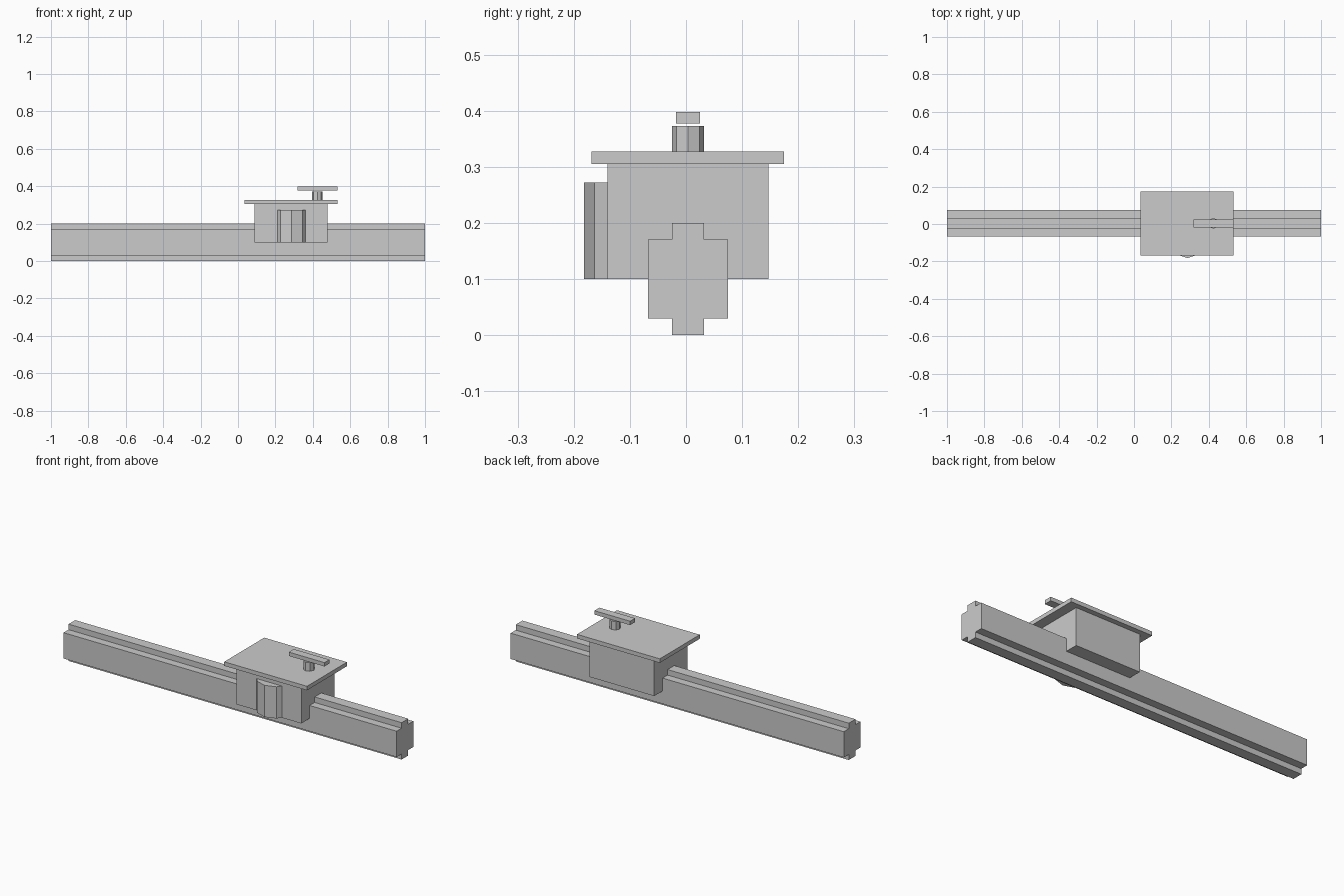
import bpy
import bmesh
from math import pi

cube = bpy.data.objects.get("Cube")
if cube:
    bpy.data.objects.remove(cube, do_unlink=True)

grey = bpy.data.materials.new("plain grey")
grey.use_nodes = True
grey.diffuse_color = (0.6, 0.6, 0.6, 1)
grey.node_tree.nodes["Principled BSDF"].inputs["Base Color"].default_value = (0.6, 0.6, 0.6, 1)

MID_Y = 0.0035  # shared centre line of rail and carriage


def finish(name, bm):
    bmesh.ops.recalc_face_normals(bm, faces=bm.faces)
    mesh = bpy.data.meshes.new(name)
    bm.to_mesh(mesh)
    bm.free()
    mesh.materials.append(grey)
    obj = bpy.data.objects.new(name, mesh)
    bpy.context.collection.objects.link(obj)
    return obj


def box(name, x, y, z):
    bm = bmesh.new()
    bmesh.ops.create_cube(bm, size=1)
    for v in bm.verts:
        v.co = [lo + (c + 0.5) * (hi - lo) for c, (lo, hi) in zip(v.co, (x, y, z))]
    return finish(name, bm)


def prism(name, sides, radius, centre, z, turn=0):
    bm = bmesh.new()
    bmesh.ops.create_cone(bm, cap_ends=True, segments=sides, radius1=radius,
                          radius2=radius, depth=z[1] - z[0])
    obj = finish(name, bm)
    obj.location = (*centre, sum(z) / 2)
    obj.rotation_euler.z = turn
    return obj


# Rail: a stepped section, mirrored about its centre line, run along x
half = [(0.0285, 0), (0.0285, 0.03), (0.0715, 0.03),
        (0.0715, 0.17), (0.0285, 0.17), (0.0285, 0.2)]
section = half + [(-y, z) for y, z in reversed(half)]
bm = bmesh.new()
end = bm.faces.new([bm.verts.new((-1, y + MID_Y, z)) for y, z in section])
run = bmesh.ops.extrude_face_region(bm, geom=[end], use_keep_orig=True)
moved = [g for g in run["geom"] if isinstance(g, bmesh.types.BMVert)]
bmesh.ops.translate(bm, verts=moved, vec=(2, 0, 0))
finish("rail", bm)

# Carriage and its cover plate
box("carriage_body", (0.088, 0.478), (-0.14, 0.147), (0.1, 0.305))
box("cover_plate", (0.035, 0.532), (-0.168, 0.175), (0.305, 0.327))

# Ten-sided knob half sunk into the front
prism("front_knob", 10, 0.1, (0.286, -0.082), (0.1, 0.272))

# Lever on an eight-sided post
prism("lever_post", 8, 0.0285, (0.424, MID_Y), (0.327, 0.373), pi / 4)
box("lever", (0.318, 0.532), (-0.018, 0.025), (0.377, 0.398))
